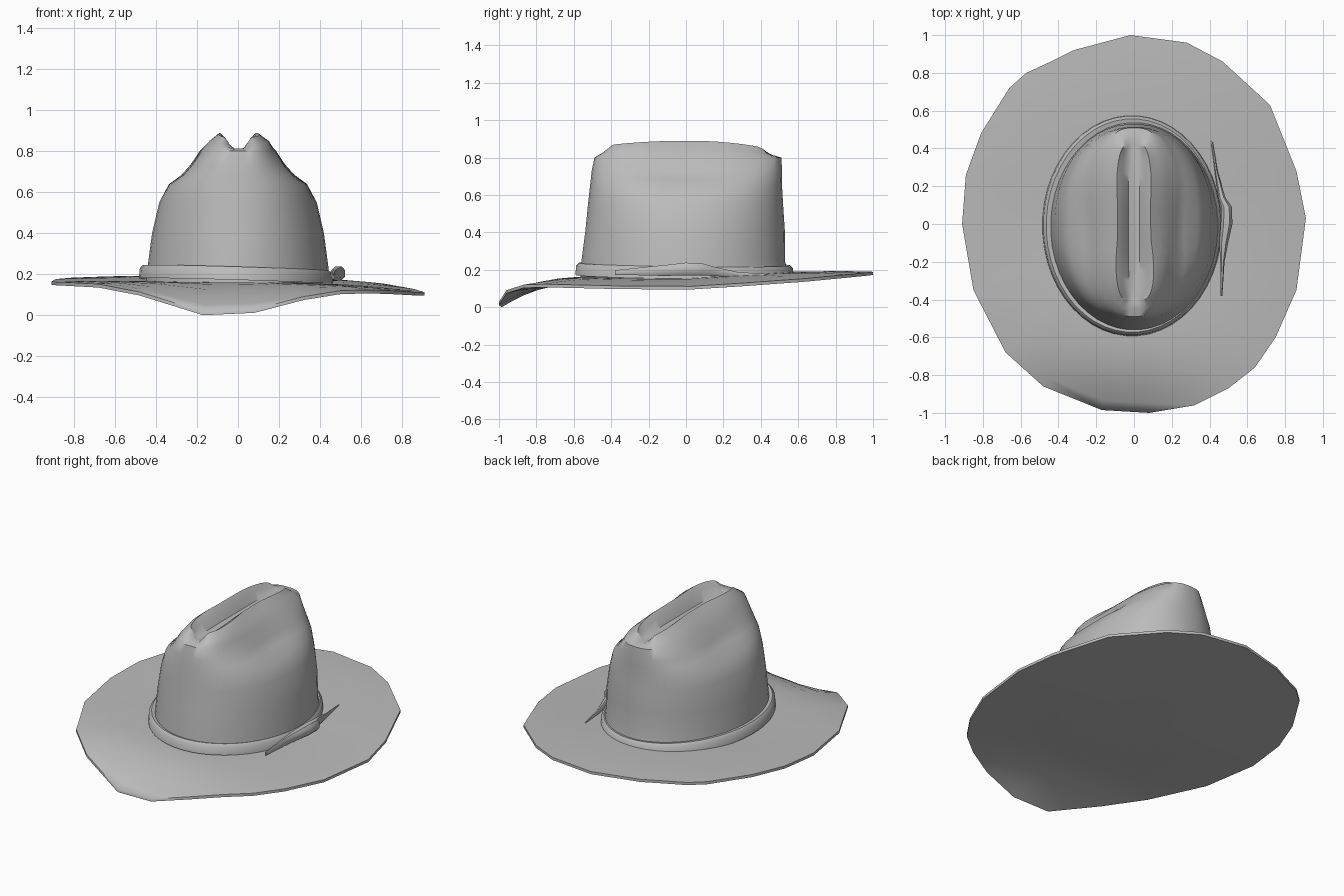
import bpy, bmesh, math

if "Cube" in bpy.data.objects:
    bpy.data.objects.remove(bpy.data.objects["Cube"], do_unlink=True)

GREY = (0.5, 0.5, 0.5, 1)
felt = bpy.data.materials.new("grey_felt")
felt.use_nodes = True
felt.diffuse_color = GREY
bsdf = felt.node_tree.nodes["Principled BSDF"]
bsdf.inputs["Base Color"].default_value = GREY
bsdf.inputs["Roughness"].default_value = 0.8


def loft(name, rings, caps=True, angle=45):
    """Skin a list of equal-length point rings into a smooth-shaded object."""
    bm = bmesh.new()
    loops = [[bm.verts.new(p) for p in ring] for ring in rings]
    n = len(loops[0])
    for a, b in zip(loops, loops[1:]):
        for i in range(n):
            j = (i + 1) % n
            bm.faces.new((a[i], a[j], b[j], b[i]))
    if caps:
        bm.faces.new(loops[0])
        bm.faces.new(loops[-1])
    bmesh.ops.recalc_face_normals(bm, faces=bm.faces)
    mesh = bpy.data.meshes.new(name)
    bm.to_mesh(mesh)
    bm.free()
    mesh.materials.append(felt)
    obj = bpy.data.objects.new(name, mesh)
    bpy.context.collection.objects.link(obj)
    bpy.ops.object.select_all(action="DESELECT")
    obj.select_set(True)
    bpy.context.view_layer.objects.active = obj
    bpy.ops.object.shade_smooth_by_angle(angle=math.radians(angle))
    return obj


def oval(rx, ry, power=2.0, count=48):
    """Superellipse outline."""
    pts = []
    for i in range(count):
        t = math.tau * (i + 0.5) / count
        c, s = math.cos(t), math.sin(t)
        pts.append((math.copysign(abs(c) ** (2 / power), c) * rx,
                    math.copysign(abs(s) ** (2 / power), s) * ry))
    return pts


# Brim: hand-cut outline, dipping to a point at the front, one side lower
outline = [(-.02, 1), (.28, .96), (.47, .86), (.72, .63), (.86, .28), (.91, .03),
           (.86, -.35), (.75, -.6), (.64, -.76), (.5, -.87), (.32, -.96),
           (.08, -1), (-.17, -.985), (-.48, -.86), (-.68, -.68), (-.85, -.35),
           (-.91, 0), (-.89, .26), (-.81, .48), (-.66, .72), (-.57, .8),
           (-.44, .86), (-.32, .92)]


def brim_ring(s, top):
    ring = []
    for px, py in outline:
        x, y = px * s, py * s
        droop = (max(0, -y - .6) / .4) ** 2 * math.exp(-((x + .13) / .48) ** 2)
        tilt = -.035 if x > 0 else .03
        z = .122 + .05 * max(y, 0) + tilt * x * x - .134 * droop
        if top:
            z += .04 - .023 * s ** 4
        ring.append((x, y, z))
    return ring


steps = [.25, .5, .6, .7, .8, .88, .95, 1]
loft("brim", [brim_ring(s, False) for s in steps]
     + [brim_ring(s, True) for s in reversed(steps)], angle=60)

# Crown: height, half width, front, back, squareness
sections = [(.16, .45, -.565, .55, 2), (.25, .44, -.56, .53, 2),
            (.4, .42, -.54, .53, 2.1), (.55, .385, -.525, .52, 2.2),
            (.64, .35, -.515, .515, 2.3), (.685, .305, -.51, .515, 2.4),
            (.73, .26, -.505, .515, 2.5), (.8, .19, -.49, .51, 2.8),
            (.855, .14, -.45, .475, 3), (.89, .095, -.41, .43, 3.5),
            (.87, .065, -.4, .42, 3.5), (.81, .03, -.39, .41, 3.5)]


def crown_ring(z, a, front, back, power):
    ring = []
    mid, half = (front + back) / 2, (back - front) / 2
    for x, y in oval(a, half, power):
        # pinched dent in each side
        x *= 1 - .16 * math.exp(-((y + .03) / .25) ** 2 - ((z - .71) / .06) ** 2)
        top = z
        if z > .84:
            # ridges narrow at the middle and spread at the front
            x *= 1 - .12 * math.exp(-(y / .15) ** 2)
            x *= 1 + (.8 if x > 0 else .3) * max(0, -y - .05)
            top = max(.81, z - (.22 if y > 0 else .13) * y * y)
        # centre crease runs out through both ends
        drop = max(0, top - .81) * math.exp(-(x / .05) ** 4)
        ring.append((x, y + mid, top - drop))
    return ring


loft("crown", [crown_ring(*s) for s in sections], angle=50)

# Hat band
band = []
for rx, ry, z in [(.475, .585, .165), (.47, .58, .215), (.455, .565, .23), (.425, .54, .225)]:
    band.append([(x - .01, y - .008, z - .03 * x - .012 * y) for x, y in oval(rx, ry)])
loft("hat_band", band, caps=False)

# Bow on the left side: y, x, half thickness, bottom, top
bow = [(.44, .412, .005, .155, .178), (.28, .435, .008, .16, .188),
       (.14, .465, .02, .165, .22), (.09, .49, .03, .168, .235),
       (.0, .49, .033, .168, .24), (-.1, .475, .025, .168, .228),
       (-.2, .468, .012, .168, .218), (-.38, .463, .005, .172, .198)]
bow_rings = []
for y, x, t, low, high in bow:
    m, h = (low + high) / 2, (high - low) / 2
    bow_rings.append([(x + u, y, m + v) for u, v in oval(t, h, 2.5, 8)])
loft("bow", bow_rings)
